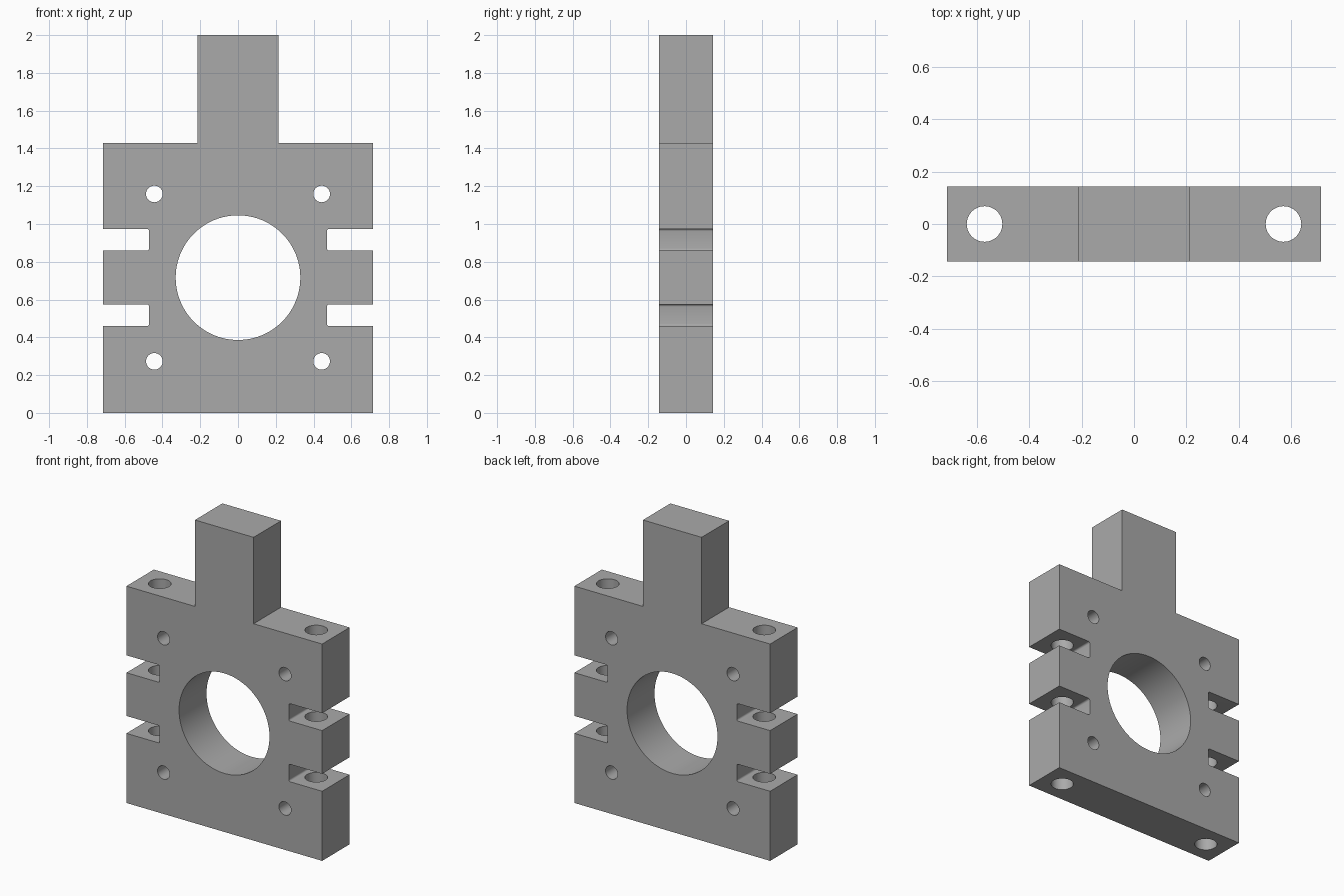
import bpy
import bmesh
from math import pi, radians

cube = bpy.data.objects.get("Cube")
if cube:
    bpy.data.objects.remove(cube, do_unlink=True)

# Main dimensions
HALF_W, HALF_D, PLATE_TOP, TOP = 0.714, 0.143, 1.43, 2.0
STEM = 0.214
SLOT_X = 0.471
SLOTS = [(0.459, 0.574), (0.859, 0.974)]
FILLET = 0.012

grey = bpy.data.materials.new("plain grey")
grey.use_nodes = True
colour = (0.4, 0.4, 0.4, 1)
grey.diffuse_color = colour
grey.node_tree.nodes["Principled BSDF"].inputs["Base Color"].default_value = colour

# Outline: right half from the bottom up, then mirrored
half = [(HALF_W, 0)]
for low, high in SLOTS:
    half += [(HALF_W, low), (SLOT_X, low), (SLOT_X, high), (HALF_W, high)]
half += [(HALF_W, PLATE_TOP), (STEM, PLATE_TOP), (STEM, TOP)]
outline = half + [(-x, z) for x, z in reversed(half)]

# Slotted plate with stem, slot corners slightly rounded
bm = bmesh.new()
face = bm.faces.new([bm.verts.new((x, -HALF_D, z)) for x, z in outline])
sweep = bmesh.ops.extrude_face_region(bm, geom=[face])["geom"]
moved = [v for v in sweep if isinstance(v, bmesh.types.BMVert)]
bmesh.ops.translate(bm, verts=moved, vec=(0, 2 * HALF_D, 0))
corners = [e for e in bm.edges
           if all(abs(abs(v.co.x) - SLOT_X) < 0.001 for v in e.verts)
           and abs(e.verts[0].co.y - e.verts[1].co.y) > 0.1]
bmesh.ops.bevel(bm, geom=corners, offset=FILLET, segments=4, profile=0.5, affect='EDGES')
bmesh.ops.recalc_face_normals(bm, faces=bm.faces[:])
mesh = bpy.data.meshes.new("mounting_plate")
bm.to_mesh(mesh)
bm.free()
mesh.materials.append(grey)
plate = bpy.data.objects.new("mounting_plate", mesh)
bpy.context.collection.objects.link(plate)


def drill(name, radius, x, y, z, length, sides, tilt=0):
    """Cut a round through hole; tilt turns the bore from z to y."""
    bpy.ops.mesh.primitive_cylinder_add(vertices=sides, radius=radius, depth=length,
                                        location=(x, y, z), rotation=(tilt, 0, 0))
    cutter = bpy.context.object
    cutter.name = name
    cutter.hide_render = True
    cutter.data.materials.append(grey)
    cut = plate.modifiers.new(name, 'BOOLEAN')
    cut.operation = 'DIFFERENCE'
    cut.solver = 'EXACT'
    cut.object = cutter
    bpy.context.view_layer.objects.active = plate
    bpy.ops.object.modifier_apply(modifier=cut.name)
    bpy.data.objects.remove(cutter, do_unlink=True)


# Large centre bore, four screw holes, two vertical rod holes
drill("centre_bore", 0.33, 0, 0, 0.716, 1, 96, pi / 2)
for side in (-1, 1):
    for z in (0.273, 1.159):
        drill("screw_hole", 0.044, side * 0.443, 0, z, 1, 40, pi / 2)
    drill("rod_hole", 0.068, side * 0.571, 0, 0.7, 3, 48)

# Smooth bores, crisp edges
bpy.ops.object.select_all(action='DESELECT')
plate.select_set(True)
bpy.context.view_layer.objects.active = plate
bpy.ops.object.shade_smooth_by_angle(angle=radians(30))
